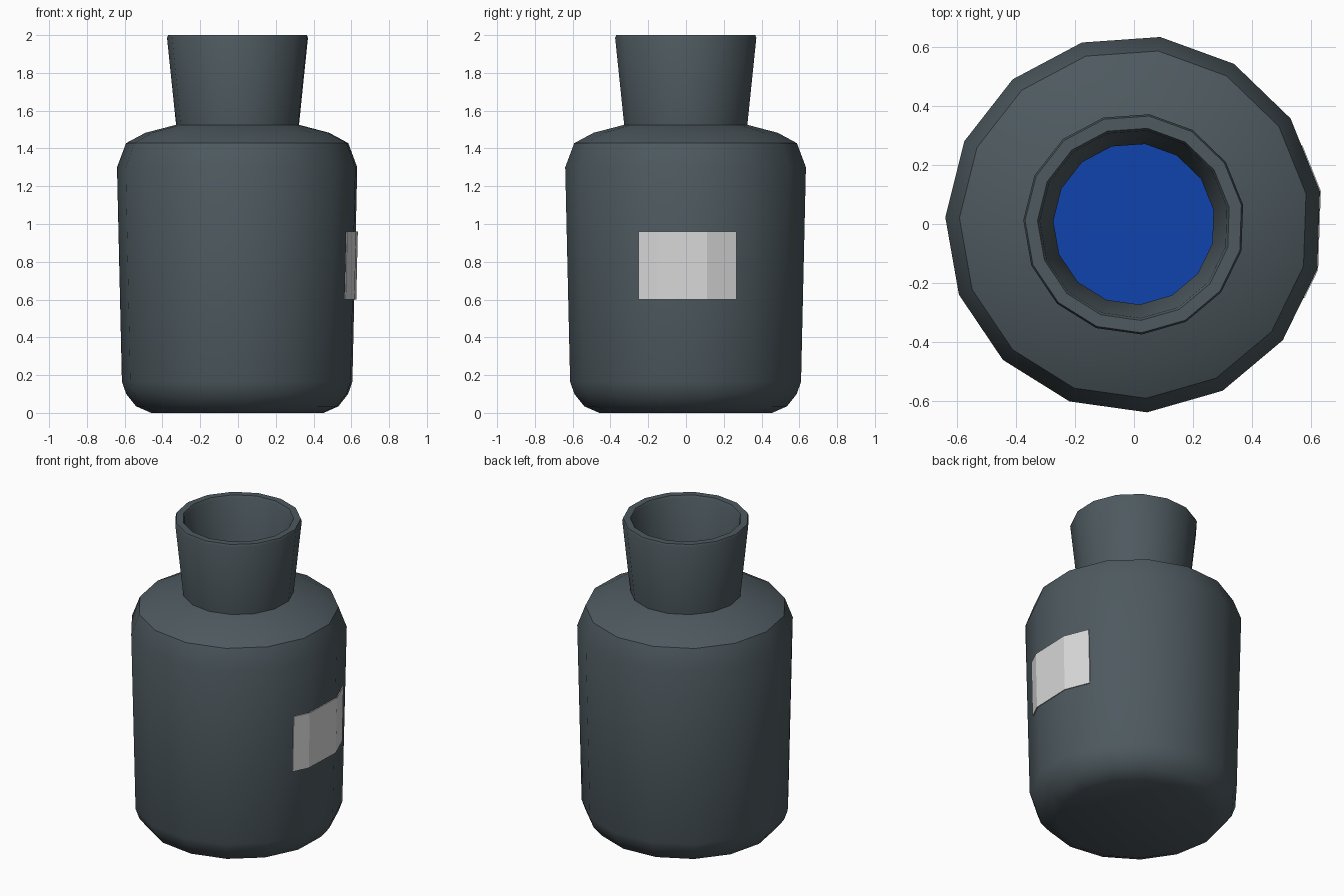
import bpy
import bmesh
from math import sin, cos, tan, radians

SIDES = 15
START = radians(10)
STEP = radians(360 / SIDES)

cube = bpy.data.objects.get("Cube")
if cube:
    bpy.data.objects.remove(cube, do_unlink=True)


def material(name, rgb):
    mat = bpy.data.materials.new(name)
    mat.use_nodes = True
    mat.diffuse_color = (*rgb, 1)
    mat.node_tree.nodes["Principled BSDF"].inputs["Base Color"].default_value = (*rgb, 1)
    return mat


def finish(name, bm, mat, smooth):
    bmesh.ops.recalc_face_normals(bm, faces=bm.faces)
    mesh = bpy.data.meshes.new(name)
    bm.to_mesh(mesh)
    bm.free()
    mesh.materials.append(mat)
    obj = bpy.data.objects.new(name, mesh)
    bpy.context.collection.objects.link(obj)
    if smooth:
        bpy.ops.object.select_all(action="DESELECT")
        obj.select_set(True)
        bpy.context.view_layer.objects.active = obj
        bpy.ops.object.shade_smooth_by_angle(angle=radians(30))
    return obj


def lathe(name, profile, mat):
    """Spin a (radius, height) profile and cap both ends."""
    bm = bmesh.new()
    rings = [[bm.verts.new((r * cos(START + i * STEP), r * sin(START + i * STEP), z))
              for i in range(SIDES)] for r, z in profile]
    for low, high in zip(rings, rings[1:]):
        for i in range(SIDES):
            j = (i + 1) % SIDES
            bm.faces.new((low[i], low[j], high[j], high[i]))
    bm.faces.new(rings[0])
    bm.faces.new(rings[-1])
    return finish(name, bm, mat, True)


slate = material("slate_grey", (0.075, 0.1, 0.115))
paper = material("label_white", (0.7, 0.7, 0.7))
ink = material("liquid_blue", (0.005, 0.056, 0.42))

# Hollow bottle: outside from base to rim, then back down the inside
lathe("bottle", [
    (0.46, 0.0), (0.54, 0.035), (0.592, 0.1), (0.615, 0.165),
    (0.641, 1.3), (0.593, 1.428), (0.49, 1.483), (0.328, 1.525),
    (0.376, 1.985), (0.37, 2.0), (0.328, 2.0), (0.32, 1.985),
    (0.274, 1.525), (0.54, 1.4), (0.58, 1.28), (0.56, 0.17), (0.46, 0.06),
], slate)

# Liquid filling the inside
lathe("liquid", [(0.45, 0.07), (0.563, 0.18), (0.582, 1.2)], ink)


# Label wrapped over three facets on the left side
def label_point(y, radius, facet):
    a, b = START + facet * STEP, START + (facet + 1) * STEP
    y0, y1 = radius * sin(a), radius * sin(b)
    t = (y - y0) / (y1 - y0)
    return radius * (cos(a) + t * (cos(b) - cos(a)))


bm = bmesh.new()
rows = []
for z in (0.6, 0.96):
    radius = 0.615 + 0.026 * (z - 0.165) / 1.135 + 0.008
    spots = ((-0.25, -2), (radius * sin(START - STEP), -1), (radius * sin(START), 0), (0.265, 0))
    rows.append([bm.verts.new((label_point(y, radius, f), y, z)) for y, f in spots])
for i in range(3):
    bm.faces.new((rows[0][i], rows[0][i + 1], rows[1][i + 1], rows[1][i]))
label = finish("label", bm, paper, False)
solid = label.modifiers.new("thickness", "SOLIDIFY")
solid.thickness = 0.006
solid.offset = 0
